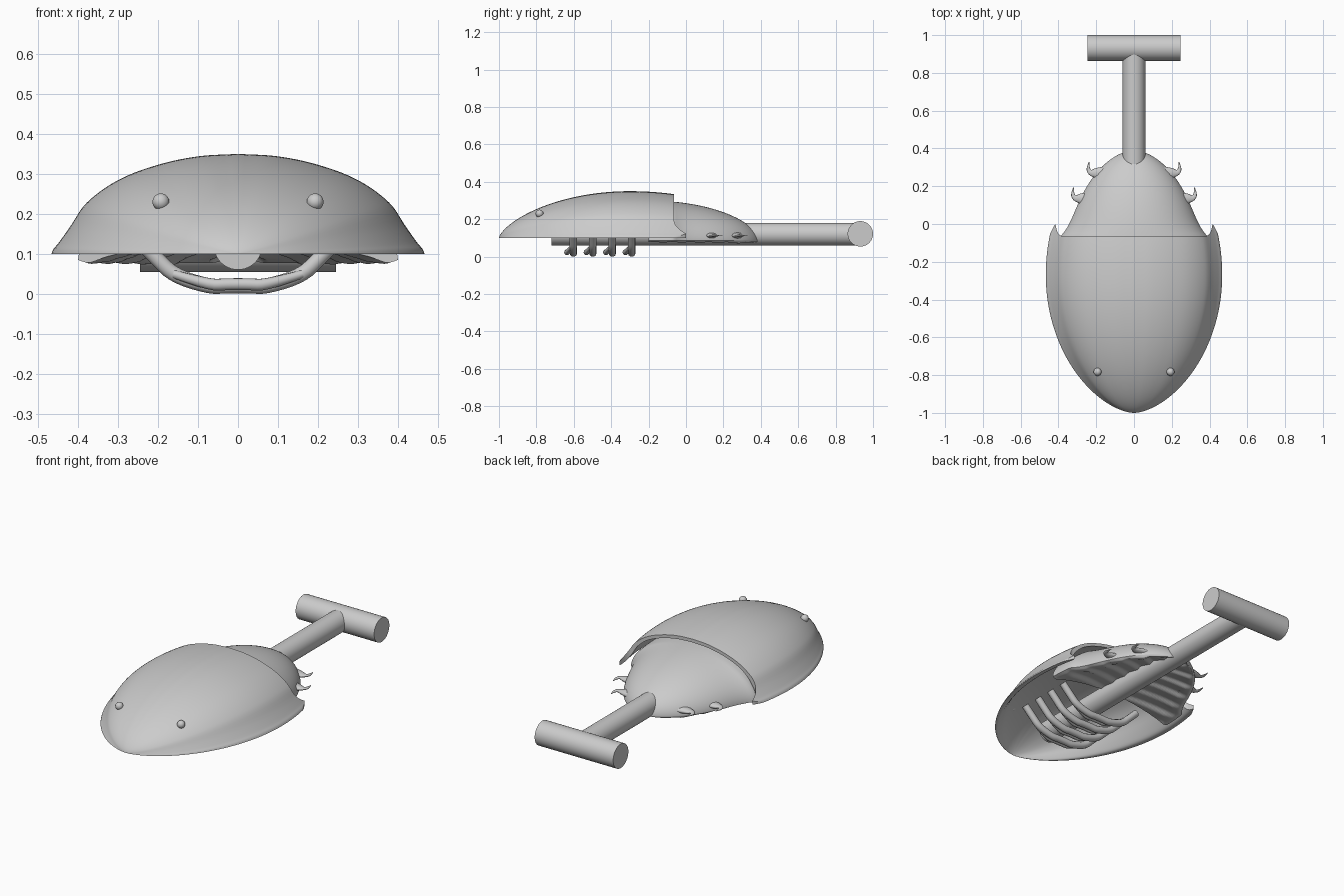
import bpy, bmesh, math

if "Cube" in bpy.data.objects:
    bpy.data.objects.remove(bpy.data.objects["Cube"])

# ---------- helpers ----------
def lerp_table(table, x):
    # smooth (Hermite) interpolation through a small table of points
    n = len(table)
    def slope(i):
        a, b = table[max(i - 1, 0)], table[min(i + 1, n - 1)]
        return (b[1] - a[1]) / (b[0] - a[0])
    for i in range(n - 1):
        (x0, y0), (x1, y1) = table[i], table[i + 1]
        if x <= x1 or i == n - 2:
            h = x1 - x0
            s = min(max((x - x0) / h, 0), 1)
            return ((2*s**3 - 3*s**2 + 1) * y0 + (s**3 - 2*s**2 + s) * h * slope(i)
                    + (3*s**2 - 2*s**3) * y1 + (s**3 - s**2) * h * slope(i + 1))

def smooth(obj, angle=35):
    bpy.ops.object.select_all(action='DESELECT')
    obj.select_set(True)
    bpy.context.view_layer.objects.active = obj
    bpy.ops.object.shade_smooth_by_angle(angle=math.radians(angle))

def closed_shell(name, outer, inner, rows, cols, open_row, angle=40):
    # outer and inner sheets share their rim; the wall at open_row joins them
    bm = bmesh.new()
    grids = []
    for func in (outer, inner):
        g = [[bm.verts.new(func(r / rows, math.sin(math.pi * (c / cols - 0.5))))
              for c in range(cols + 1)] for r in range(rows + 1)]
        for r in range(rows):
            for c in range(cols):
                bm.faces.new((g[r][c], g[r][c+1], g[r+1][c+1], g[r+1][c]))
        grids.append(g)
    a, b = (g[open_row] for g in grids)
    for c in range(cols):
        bm.faces.new((a[c], a[c+1], b[c+1], b[c]))
    bmesh.ops.remove_doubles(bm, verts=bm.verts, dist=1e-5)
    bmesh.ops.recalc_face_normals(bm, faces=bm.faces)
    me = bpy.data.meshes.new(name)
    bm.to_mesh(me)
    bm.free()
    ob = bpy.data.objects.new(name, me)
    bpy.context.collection.objects.link(ob)
    smooth(ob, angle)

def tube(name, pts, radii, depth=1.0):
    cu = bpy.data.curves.new(name, 'CURVE')
    cu.dimensions = '3D'
    cu.bevel_depth = depth
    cu.bevel_resolution = 3
    cu.use_fill_caps = True
    cu.resolution_u = 4
    sp = cu.splines.new('NURBS')
    sp.points.add(len(pts) - 1)
    for p, co, r in zip(sp.points, pts, radii):
        p.co = (*co, 1)
        p.radius = r
    sp.order_u = 3
    sp.use_endpoint_u = True
    ob = bpy.data.objects.new(name, cu)
    bpy.context.collection.objects.link(ob)
    bpy.ops.object.select_all(action='DESELECT')
    ob.select_set(True)
    bpy.context.view_layer.objects.active = ob
    bpy.ops.object.convert(target='MESH')
    smooth(bpy.context.object, 50)
    return bpy.context.object

def rod(name, loc, rot, radius, length):
    bpy.ops.mesh.primitive_cylinder_add(vertices=48, radius=radius, depth=length,
                                        location=loc, rotation=rot)
    bpy.context.object.name = name
    smooth(bpy.context.object)

# ---------- front shell: dome with a flared rim and two rear points ----------
DOME = [(0, 1), (.215, .975), (.43, .89), (.645, .735), (.817, .5),
        (.9, .27), (.965, .1), (.99, .045), (1, 0)]
BOWL = [(0, .92), (.215, .895), (.43, .81), (.645, .645), (.78, .43),
        (.86, .2), (.92, .05), (.95, .01), (1, 0)]

def front_sheet(profile):
    def f(v, t):
        a = abs(t)
        s = min(max((a - .84) / .125, 0), 1)
        y_end = -.065 + .068 * s ** 2.2 - max(a - .965, 0) * 1.6
        y = -1 + (y_end + 1) * (1 - math.cos(v * math.pi / 2))
        d = (-.27 - y) / (.73 if y < -.27 else .77)
        w = .467 * max(1 - d * d, 0) ** .6
        e = (-.3 - y) / (.7 if y < -.3 else .78)
        h = .25 * max(1 - e * e, 0) ** .68
        return (t * w, y, .1 + h * lerp_table(profile, a))
    return f

closed_shell("front_shell", front_sheet(DOME), front_sheet(BOWL), 64, 80, 64)

# ---------- rear shell with its ribbed underside ----------
def rear_size(v):
    d = math.sin(v * math.pi / 2)
    k = max(1 - d * d, 0)
    y = -.2 + .59 * d
    flare = .05 * math.exp(-max(y + .065, 0) / .06)
    return y, .35 * k ** .56 + flare * min(1, k * 4), .215 * k ** .56

def rear_top(v, t):
    y, w, h = rear_size(v)
    return (t * w, y, .085 + h * max(1 - abs(t) ** 2.1, 0) ** .58)

def rear_under(v, t):
    y, w, h = rear_size(v)
    edge = max(1 - t * t, 0)
    phase = ((y + .2 - .12 * abs(t)) / .1) % 1
    saw = phase / .75 if phase < .75 else (1 - phase) / .25
    fade = min(1, edge * 3) * min(1, h * 10)
    return (t * w, y, .085 - .012 * min(1, edge * 8) * min(1, h * 10)
            + h * .36 * edge ** 1.2 - .014 * saw * fade)

closed_shell("rear_shell", rear_top, rear_under, 80, 56, 0)

# ---------- eyes and side spikes ----------
for s in (-1, 1):
    bpy.ops.mesh.primitive_uv_sphere_add(segments=24, ring_count=14, radius=.021,
                                         location=(s * .193, -.783, .23))
    bpy.context.object.name = "eye"
    smooth(bpy.context.object, 60)
    for x, y in ((.262, .115), (.18, .25)):
        pts = [(s * (x - .04), y + .01, 0), (s * (x + .015), y + .02, 0),
               (s * (x + .052), y + .02, 0), (s * (x + .065), y + .045, 0),
               (s * (x + .058), y + .08, 0)]
        spike = tube("side_spike", pts, [.05, .03, .014, .009, .001])
        spike.scale.z = .5
        spike.location.z = .112

# ---------- legs: curved bars crossing below the body, with a forward hook ----------
half = [(.255, .14), (.2, .085), (.16, .045), (.07, .017), (.03, .02)]
path = [(-x, z) for x, z in half] + half[::-1]
for i in range(4):
    y0 = -.602 + i * .104
    tube("leg", [(x, y0, z) for x, z in path], [1.1] * 10, .018)
    hook = [(x, y0 - (.034 if abs(x) < .13 else .012), z + .004) for x, z in path[2:8]]
    tube("leg_hook", hook, [.6, .85, .85, .85, .85, .6], .018)

# ---------- handle and grip ----------
rod("handle", (0, .1, .12), (math.pi / 2, 0, 0), .06, 1.64)
rod("cross_grip", (0, .932, .122), (0, math.pi / 2, 0), .068, .49)
